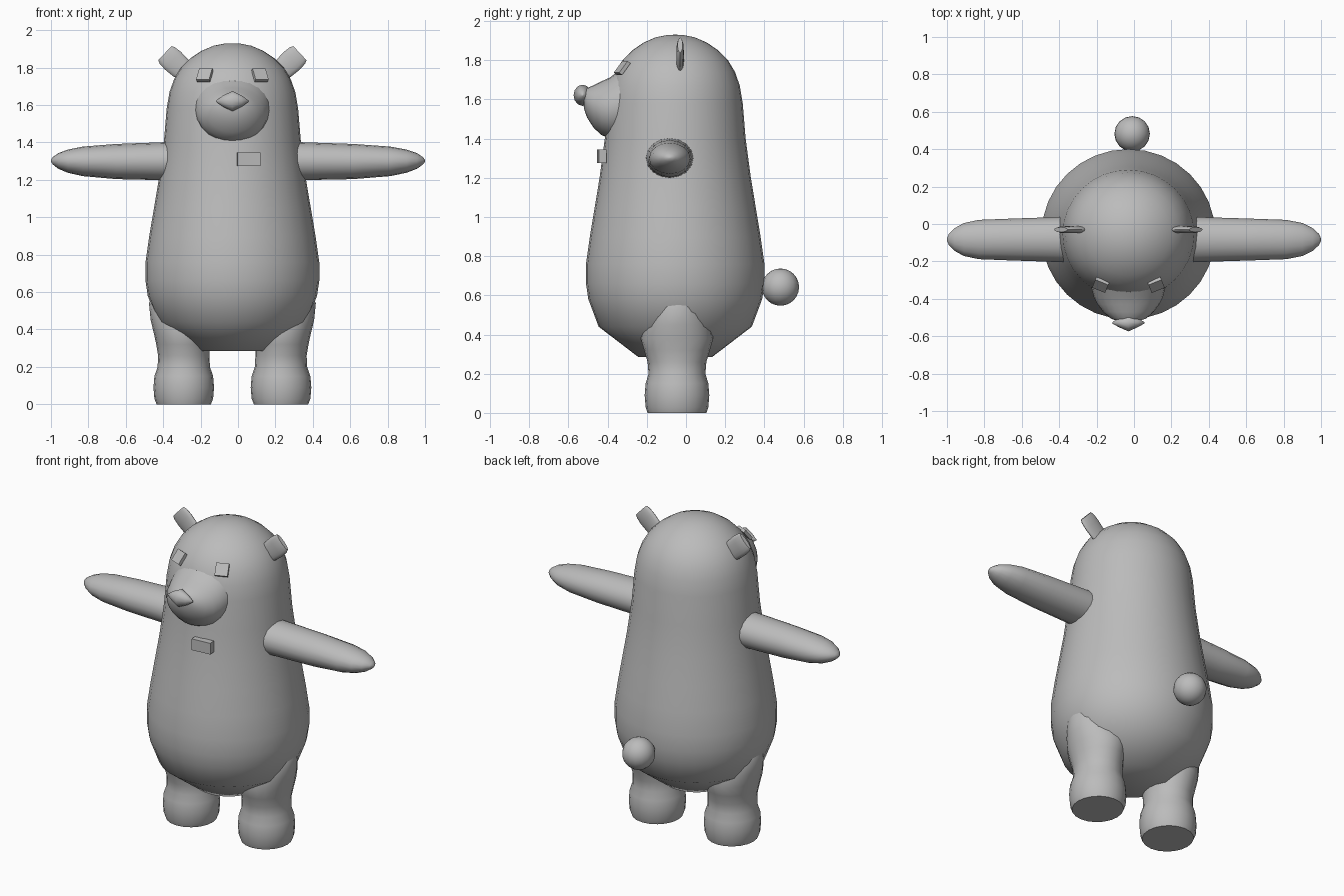
import bpy, bmesh, math
from mathutils import Matrix, Vector

CX, CY = -0.03, -0.055          # axis of the body
grey = bpy.data.materials.new("plain grey")
grey.diffuse_color = (0.5, 0.5, 0.5, 1)


def finish(name, bm, angle=55):
    bmesh.ops.recalc_face_normals(bm, faces=bm.faces)
    me = bpy.data.meshes.new(name)
    bm.to_mesh(me)
    bm.free()
    me.materials.append(grey)
    ob = bpy.data.objects.new(name, me)
    bpy.context.collection.objects.link(ob)
    bpy.ops.object.select_all(action='DESELECT')
    ob.select_set(True)
    bpy.context.view_layer.objects.active = ob
    bpy.ops.object.shade_smooth_by_angle(angle=math.radians(angle))
    return ob


def loft(name, rings, place, n=24, angle=55):
    """Elliptical rings (t, u, v, ru, rv); place(u, v, t) gives the point."""
    bm = bmesh.new()
    loops = []
    for t, u, v, ru, rv in rings:
        loops.append([bm.verts.new(place(u + ru * math.cos(2 * math.pi * i / n),
                                         v + rv * math.sin(2 * math.pi * i / n), t))
                      for i in range(n)])
    for a, b in zip(loops, loops[1:]):
        for i in range(n):
            j = (i + 1) % n
            bm.faces.new((a[i], a[j], b[j], b[i]))
    bm.faces.new(loops[0])
    bm.faces.new(loops[-1])
    return finish(name, bm, angle)


def box(name, centre, size, rot):
    bm = bmesh.new()
    bmesh.ops.create_cube(bm, size=1, matrix=Matrix.Translation(centre) @ rot
                          @ Matrix.Diagonal((*size, 1)))
    return finish(name, bm, 30)


# Body and head: one lathed shape
profile = [(0.285, 0.19), (0.44, 0.395), (0.58, 0.448), (0.66, 0.46), (0.76, 0.46),
           (0.9, 0.44), (1.05, 0.415), (1.2, 0.39), (1.4, 0.363), (1.58, 0.348),
           (1.67, 0.333), (1.74, 0.308), (1.8, 0.272), (1.85, 0.222), (1.89, 0.163),
           (1.917, 0.1), (1.928, 0.045), (1.93, 0.01)]
loft("body", [(z, CX, CY, r * 1.01, r * 0.99) for z, r in profile],
     lambda u, v, t: (u, v, t), 32)

# Snout: lofted forward, t is the distance towards the front
snout = [(0.26, 1.60, 0.215, 0.195), (0.33, 1.575, 0.20, 0.18), (0.39, 1.556, 0.185, 0.155),
         (0.43, 1.555, 0.165, 0.138), (0.47, 1.563, 0.135, 0.11),
         (0.505, 1.582, 0.095, 0.075), (0.52, 1.595, 0.055, 0.045), (0.525, 1.6, 0.01, 0.01)]
loft("snout", [(t, CX, z, rx, rz) for t, z, rx, rz in snout],
     lambda u, v, t: (u, -t, v))

# Nose: lens shape with pointed sides
nose = [(-0.086, 0.004, 0.004), (-0.05, 0.024, 0.03), (0, 0.046, 0.054),
        (0.05, 0.024, 0.03), (0.086, 0.004, 0.004)]
loft("nose", [(t, -0.528, 1.621, ry, rz) for t, ry, rz in nose],
     lambda u, v, t: (CX + t, u, v), 12, 80)

# Tail
bm = bmesh.new()
bmesh.ops.create_uvsphere(bm, u_segments=16, v_segments=12, radius=0.095,
                          matrix=Matrix.Translation((-0.01, 0.482, 0.642)))
finish("tail", bm)

# Chest badge
box("chest_badge", (0.057, -0.43, 1.31), (0.122, 0.04, 0.07),
    Matrix.Rotation(math.radians(5), 4, 'Z'))

arm = [(0.30, 1.3, 0.122, 0.103), (0.35, 1.3, 0.121, 0.102), (0.62, 1.298, 0.112, 0.094),
       (0.80, 1.299, 0.105, 0.079), (0.88, 1.30, 0.088, 0.062), (0.93, 1.301, 0.06, 0.042),
       (0.96, 1.302, 0.03, 0.02), (0.97, 1.302, 0.006, 0.005)]
leg = [(0, 0.26, 0.145, 0.15), (0.03, 0.26, 0.157, 0.16), (0.09, 0.26, 0.162, 0.165),
       (0.15, 0.26, 0.157, 0.16), (0.2, 0.26, 0.14, 0.145), (0.26, 0.26, 0.137, 0.15),
       (0.32, 0.265, 0.142, 0.168), (0.38, 0.265, 0.155, 0.185), (0.45, 0.265, 0.172, 0.175),
       (0.54, 0.27, 0.176, 0.15), (0.6, 0.27, 0.15, 0.11)]
ear = [(-0.06, 0.045, 0.018), (0.0, 0.06, 0.019), (0.06, 0.064, 0.019),
       (0.10, 0.06, 0.018), (0.118, 0.052, 0.013)]

for side, s, reach in (("left", -1, 0.97), ("right", 1, 1.03)):
    # Arm, lofted outwards
    loft(side + "_arm", [(t, -0.083, z, ry, rz) for t, z, ry, rz in arm],
         lambda u, v, t: (CX + s * (t + max(0, t - 0.35) / 0.62 * (reach - 0.97)), u, v), 16)
    # Leg with rounded foot
    loft(side + "_leg", [(t, x, -0.046, rx, ry) for t, x, rx, ry in leg],
         lambda u, v, t: (CX + s * u, v, t), 20)
    # Ear, a flat rounded tab leaning outwards
    axis, across = Vector((0.73, 0, 0.68)), Vector((0.68, 0, -0.73))

    def ear_point(u, v, t):
        p = Vector((0.275, 0, 1.797)) + axis * t + across * u
        return (CX + s * p.x, v, p.z)
    loft(side + "_ear", [(t, 0, -0.03, ru, rv) for t, ru, rv in ear], ear_point, 16, 60)
    # Eye plate sunk into the head on its inner edge
    box(side + "_eye", (CX + s * 0.148, -0.326, 1.76), (0.075, 0.02, 0.075),
        Matrix.Rotation(math.radians(s * 22), 4, 'Z')
        @ Matrix.Rotation(math.radians(-38), 4, 'X'))
